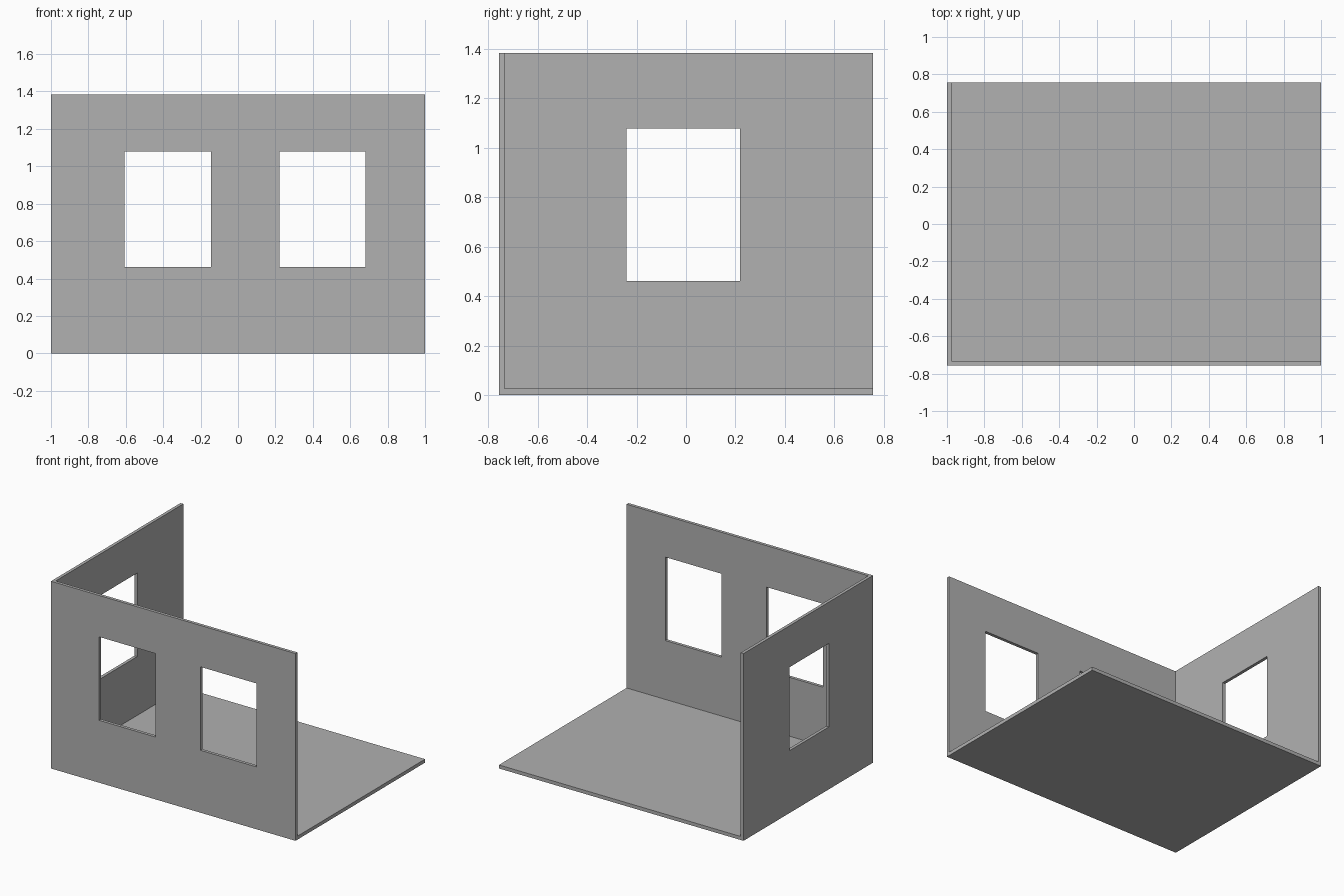
import bpy

if "Cube" in bpy.data.objects:
    bpy.data.objects.remove(bpy.data.objects["Cube"])

W, D, H = 2.0, 1.513, 1.384     # overall size
T, FLOOR = 0.023, 0.026         # wall and floor thickness
SILL, HEAD = 0.461, 1.078       # window bottom and top


def box(name, x0, x1, y0, y1, z0, z1):
    bpy.ops.mesh.primitive_cube_add(
        size=1, location=((x0 + x1) / 2, (y0 + y1) / 2, (z0 + z1) / 2))
    ob = bpy.context.object
    ob.name = name
    ob.scale = (x1 - x0, y1 - y0, z1 - z0)
    bpy.ops.object.transform_apply(location=True, rotation=False, scale=True)
    return ob


def cut(target, cutter):
    cutter.hide_render = True
    mod = target.modifiers.new("cut", 'BOOLEAN')
    mod.operation = 'DIFFERENCE'
    mod.solver = 'EXACT'
    mod.object = cutter
    bpy.context.view_layer.objects.active = target
    bpy.ops.object.modifier_apply(modifier=mod.name)
    bpy.data.objects.remove(cutter)


# Corner shell: floor, front wall and left wall in one piece
room = box("room_corner", -W / 2, W / 2, -D / 2, D / 2, 0, H)
cut(room, box("interior_cutter", -W / 2 + T, 2, -D / 2 + T, 2, FLOOR, 2))

# Two windows in the front wall
for x0, x1 in ((-0.606, -0.145), (0.222, 0.683)):
    cut(room, box("front_window_cutter", x0, x1, -D / 2 - 0.1, -D / 2 + 0.1, SILL, HEAD))

# One window in the left wall
cut(room, box("side_window_cutter", -W / 2 - 0.1, -W / 2 + 0.1, -0.241, 0.219, SILL, HEAD))

# Dark grey finish
grey = bpy.data.materials.new("dark_grey")
grey.diffuse_color = (0.44, 0.44, 0.44, 1)
grey.use_nodes = True
grey.node_tree.nodes["Principled BSDF"].inputs["Base Color"].default_value = grey.diffuse_color
room.data.materials.clear()
room.data.materials.append(grey)
